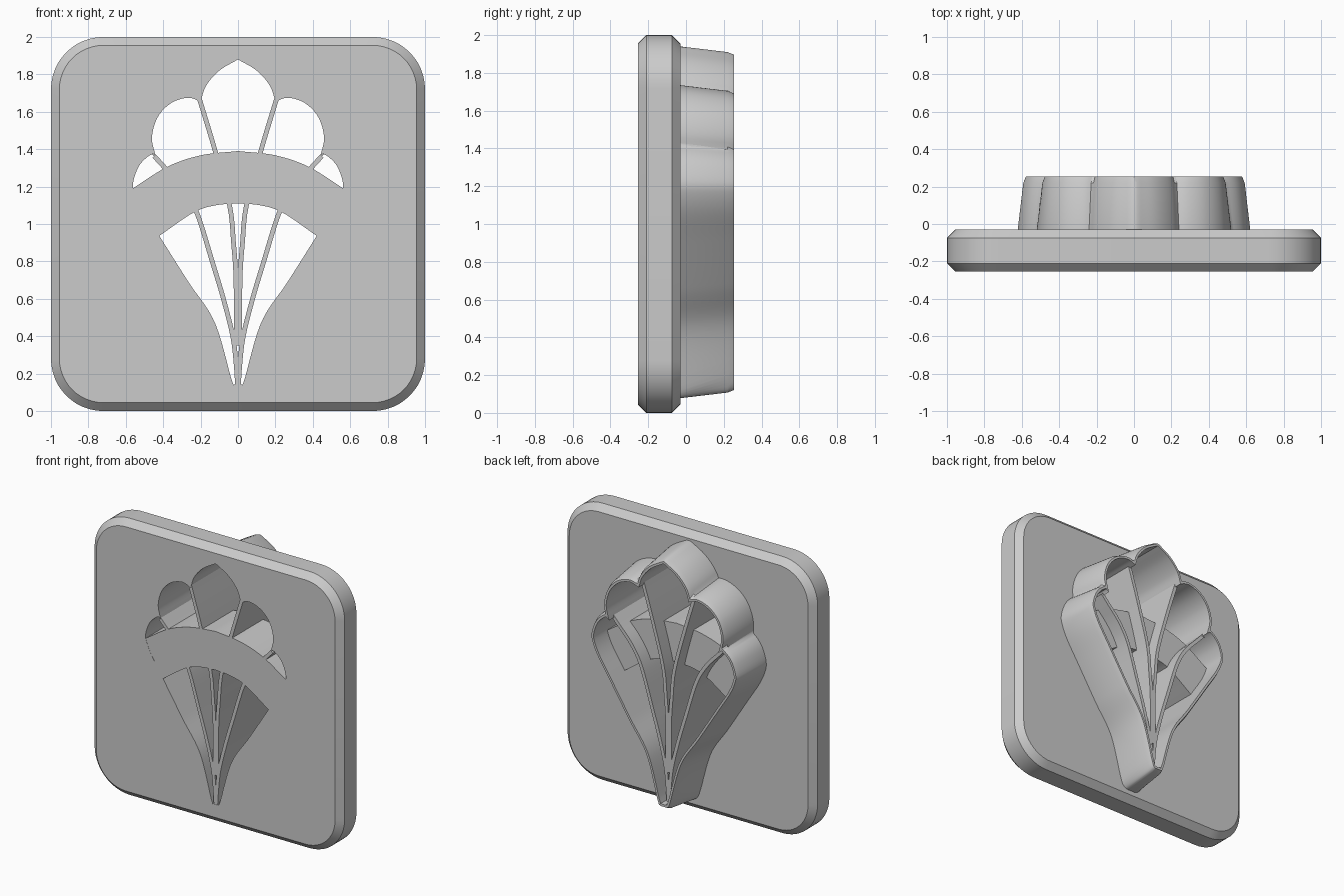
import bpy, bmesh, math
from mathutils import Vector

if "Cube" in bpy.data.objects:
    bpy.data.objects.remove(bpy.data.objects["Cube"])

FRONT, PLATE_BACK, TIP = -0.255, -0.03, 0.255

grey = bpy.data.materials.new("plain grey")
grey.use_nodes = True
grey.diffuse_color = (0.6, 0.6, 0.6, 1)
grey.node_tree.nodes["Principled BSDF"].inputs["Base Color"].default_value = grey.diffuse_color


def loft(name, levels, ring=False):
    """Join equal-length (x, z) loops at given depths; cap the ends or close as a ring."""
    bm = bmesh.new()
    loops = [[bm.verts.new((x, y, z)) for x, z in pts] for y, pts in levels]
    n = len(loops[0])
    pairs = list(zip(loops, loops[1:]))
    if ring:
        pairs.append((loops[-1], loops[0]))
    else:
        bm.faces.new(loops[0])
        bm.faces.new(loops[-1])
    for a, b in pairs:
        for i in range(n):
            j = (i + 1) % n
            bm.faces.new((a[i], a[j], b[j], b[i]))
    bmesh.ops.recalc_face_normals(bm, faces=bm.faces)
    mesh = bpy.data.meshes.new(name)
    bm.to_mesh(mesh)
    bm.free()
    mesh.materials.append(grey)
    ob = bpy.data.objects.new(name, mesh)
    bpy.context.collection.objects.link(ob)
    return ob


def spline(pts, step):
    """Smooth curve through the points, sampled at about the given spacing."""
    p = [Vector(q) for q in pts]
    p = [2 * p[0] - p[1]] + p + [2 * p[-1] - p[-2]]
    out = []
    for a, b, c, d in zip(p, p[1:], p[2:], p[3:]):
        k = max(2, round((c - b).length / step))
        for i in range(k):
            t = i / k
            out.append(0.5 * (2 * b + (c - a) * t + (2 * a - 5 * b + 4 * c - d) * t * t
                              + (3 * b - a - 3 * c + d) * t ** 3))
    return out + [p[-2]]


def mirrored(half):
    return half + [Vector((-v.x, v.y)) for v in reversed(half) if abs(v.x) > 1e-5]


# Half of the shell outline: side and small lobe, round lobe, pointed centre lobe
SECTIONS = [
    [(0, .138), (.02, .143), (.035, .17), (.125, .475), (.265, .69), (.42, .935), (.515, 1.085),
     (.555, 1.175), (.56, 1.225), (.535, 1.3), (.5, 1.345), (.455, 1.375), (.437, 1.353)],
    [(.437, 1.353), (.46, 1.46), (.43, 1.57), (.36, 1.645), (.27, 1.675), (.2, 1.655)],
    [(.2, 1.655), (.17, 1.74), (.1, 1.82), (0, 1.88)],
]


def outline(step):
    half = []
    for s in SECTIONS:
        pts = spline(s, step)
        half += pts[1:] if half else pts
    return mirrored(half)


shell = outline(0.02)
dense = outline(0.004)
hub = Vector((0, 1))


def grown(d):
    """The outline grown by d, measured along rays from the hub."""
    result = []
    for v in shell:
        u = (v - hub).normalized()
        best = 0
        for q in dense:
            w = q - hub
            side = u.x * w.y - u.y * w.x
            if abs(side) < d:
                best = max(best, w.dot(u) + math.sqrt(d * d - side * side))
        result.append(hub + u * best)
    return result


def rounded_square(inset):
    r, c, pts = 0.28 - inset, 0.72, []
    for k in range(4):
        for i in range(13):
            a = math.pi / 2 * (k + i / 12)
            sx = 1 if k in (0, 3) else -1
            sz = 1 if k < 2 else -1
            pts.append((sx * c + r * math.cos(a), 1 + sz * c + r * math.sin(a)))
    return pts


# Chamfered base plate with the shell opening cut through it
plate = loft("base_plate", [(FRONT, rounded_square(.045)), (FRONT + .045, rounded_square(0)),
                            (PLATE_BACK - .045, rounded_square(0)), (PLATE_BACK, rounded_square(.045))])
cutter = loft("opening_cutter", [(-1, shell), (1, shell)])
mod = plate.modifiers.new("opening", "BOOLEAN")
mod.operation, mod.solver, mod.object = "DIFFERENCE", "EXACT", cutter
bpy.context.view_layer.objects.active = plate
plate.select_set(True)
bpy.ops.object.modifier_apply(modifier="opening")
bpy.data.objects.remove(cutter)
parts = [plate]

# Tapered wall behind the plate, with a bevelled rim
base = grown(.06)
parts.append(loft("shell_wall", [(PLATE_BACK - .02, shell), (PLATE_BACK - .02, base), (PLATE_BACK, base),
                                 (.22, grown(.03)), (TIP, grown(.016)), (TIP, shell)], ring=True))

# Curved band bridging the opening
upper = mirrored(list(reversed(spline([(0, 1.39), (.2, 1.367), (.38, 1.305), (.57, 1.185)], .03))))
lower = mirrored(list(reversed(spline([(0, 1.11), (.12, 1.1), (.24, 1.06), (.43, .93)], .03))))
band = upper + lower[::-1]
parts.append(loft("band", [(FRONT + .001, band), (.1, band)]))

# Thin ribs fanning from the base to the notches between lobes
RIBS = {
    "inner_rib": [(.01, .35), (.011, .7), (.024, .9), (.045, 1.1), (.122, 1.39), (.208, 1.675)],
    "outer_rib": [(.002, .125), (.01, .25), (.028, .4), (.078, .6), (.135, .79), (.22, 1.06),
                  (.3, 1.2), (.395, 1.305), (.448, 1.363)],
}
for name, path in RIBS.items():
    line = spline(path, .04)
    left, right = [], []
    for i, v in enumerate(line):
        t = (line[min(i + 1, len(line) - 1)] - line[max(i - 1, 0)]).normalized()
        side = Vector((t.y, -t.x)) * .0125
        left.append(v - side)
        right.append(v + side)
    strip = left + right[::-1]
    for label, s in (("left", 1), ("right", -1)):
        pts = [(s * v.x, v.y) for v in strip]
        parts.append(loft(label + "_" + name, [(FRONT + .001, pts), (.2, pts)]))

# Smooth shading with crisp edges
for ob in bpy.context.selected_objects:
    ob.select_set(False)
for ob in parts:
    ob.select_set(True)
bpy.context.view_layer.objects.active = plate
bpy.ops.object.shade_smooth_by_angle(angle=math.radians(30))
